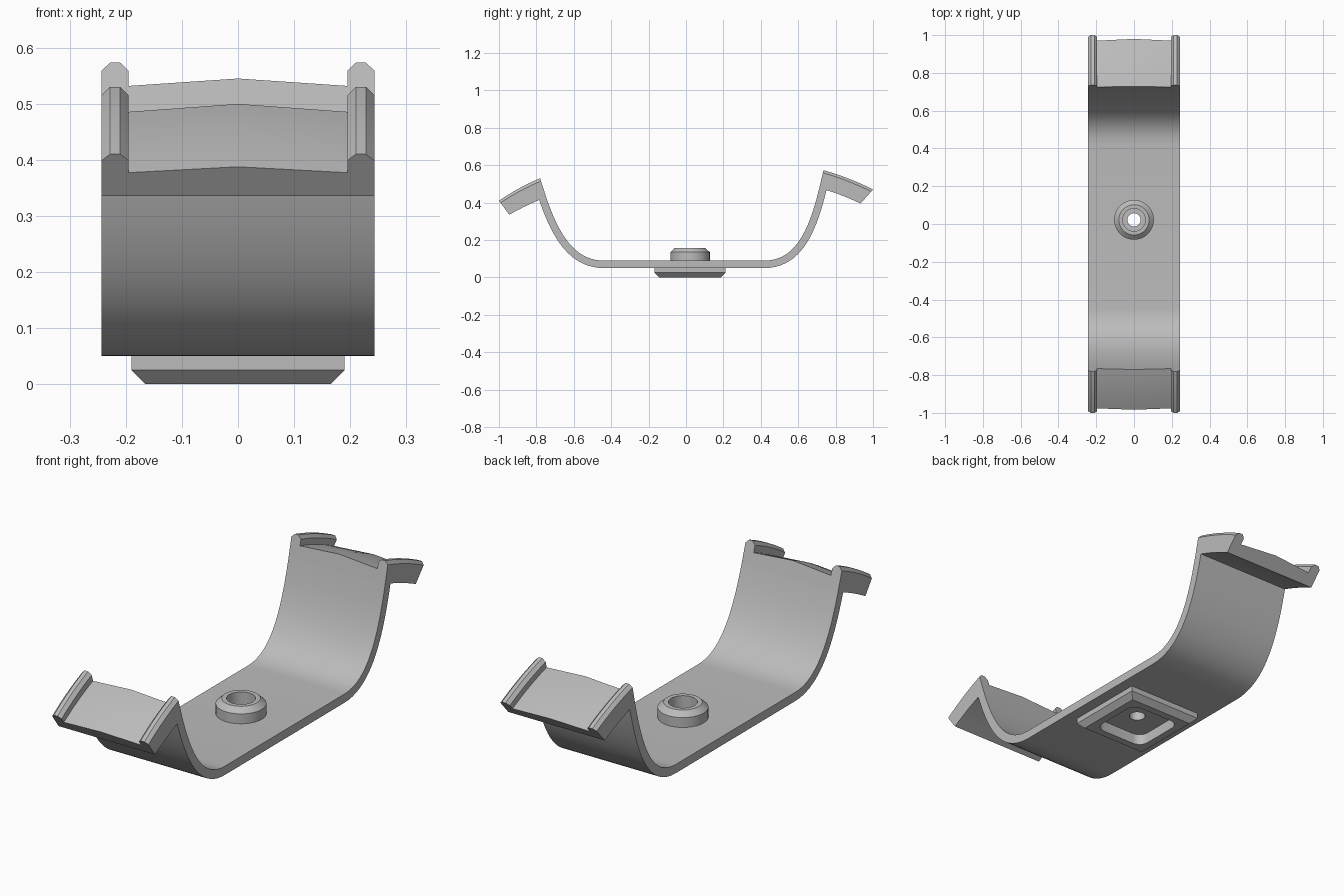
import bpy, bmesh, math
from mathutils import Vector

cube = bpy.data.objects.get("Cube")
if cube:
    bpy.data.objects.remove(cube, do_unlink=True)

grey = bpy.data.materials.new("plain grey")
grey.use_nodes = True
GREY = (0.5, 0.5, 0.5, 1)
grey.diffuse_color = GREY
grey.node_tree.nodes["Principled BSDF"].inputs["Base Color"].default_value = GREY


def loft(name, loops, caps=True, closed=False):
    """Skin a row of equal-length closed loops; cap the ends or join them."""
    bm = bmesh.new()
    rows = [[bm.verts.new(p) for p in loop] for loop in loops]
    pairs = list(zip(rows, rows[1:])) + ([(rows[-1], rows[0])] if closed else [])
    n = len(rows[0])
    for a, b in pairs:
        for i in range(n):
            j = (i + 1) % n
            bm.faces.new((a[i], a[j], b[j], b[i]))
    if caps and not closed:
        bm.faces.new(rows[0])
        bm.faces.new(rows[-1])
    bmesh.ops.remove_doubles(bm, verts=bm.verts, dist=1e-5)
    bmesh.ops.recalc_face_normals(bm, faces=bm.faces)
    mesh = bpy.data.meshes.new(name)
    bm.to_mesh(mesh)
    bm.free()
    mesh.materials.append(grey)
    ob = bpy.data.objects.new(name, mesh)
    bpy.context.collection.objects.link(ob)
    return ob


def activate(ob):
    bpy.ops.object.select_all(action='DESELECT')
    ob.select_set(True)
    bpy.context.view_layer.objects.active = ob


def smooth(ob):
    activate(ob)
    bpy.ops.object.shade_smooth_by_angle(angle=math.radians(25))


def bezier(p, t):
    s = 1 - t
    return p[0]*s**3 + p[1]*3*s*s*t + p[2]*3*s*t*t + p[3]*t**3


def tangent(p, t):
    s = 1 - t
    return ((p[1]-p[0])*s*s + (p[2]-p[1])*2*s*t + (p[3]-p[2])*t*t).normalized()


HALF = 0.243      # half width of the strap
THICK = 0.04
CY = 0.022        # centre of the boss and the foot

# Inner curves of the two arms as (y, z), and where the lips take over
arms = {
    "front": ([(-.44, .09), (-.63, .09), (-.71, .30), (-.78, .53)], .85,
              (-1.0, .41), (-.945, .335)),
    "back": ([(.42, .09), (.62, .09), (.68, .33), (.735, .573)], .87,
             (1.0, .47), (.933, .395)),
}

# Lip section: x and depth as a share of the lip's height
half_section = [(HALF, 1), (HALF, .15), (.228, 0), (.210, 0), (.195, .15), (.195, .44)]
section = half_section + [(0, .3)] + [(-x, d) for x, d in reversed(half_section)]

inner, outer = {}, {}
for side, (pts, cut, tip_top, tip_low) in arms.items():
    p = [Vector(q) for q in pts]
    sign = -1 if side == "front" else 1
    ts = [cut * i / 20 for i in range(21)]
    inner[side] = [bezier(p, t) for t in ts]
    outer[side] = []
    for t in ts:
        d = tangent(p, t)
        outer[side].append(bezier(p, t) + Vector((d.y, -d.x)) * THICK * sign)

    # Saddle lip with raised, chamfered rails at both edges
    loops = []
    for i in range(9):
        u = i / 8
        top = p[3].lerp(Vector(tip_top), u) + Vector((0, .03 * u * (1 - u)))
        low = inner[side][-1].lerp(Vector(tip_low), u) + Vector((0, .02 * u * (1 - u)))
        loops.append([(x, *top.lerp(low, d)) for x, d in section])
    smooth(loft(side + "_lip", loops))

# Curved strap
profile = (inner["front"][::-1] + inner["back"]
           + outer["back"][::-1] + outer["front"])
strap = loft("strap", [[(x, *q) for q in profile] for x in (-HALF, HALF)])


def ring(r, z, n=48):
    return [(r * math.cos(math.tau * i / n), CY + r * math.sin(math.tau * i / n), z)
            for i in range(n)]


# Through hole in the strap
cutter = loft("hole_cutter", [ring(.035, 0), ring(.035, .2)])
cutter.hide_render = True
activate(strap)
mod = strap.modifiers.new("hole", 'BOOLEAN')
mod.object = cutter
mod.operation = 'DIFFERENCE'
mod.solver = 'EXACT'
bpy.ops.object.modifier_apply(modifier=mod.name)
bpy.data.objects.remove(cutter, do_unlink=True)
smooth(strap)

# Round boss with a chamfered rim and a wide bore
boss_profile = [(.105, .08), (.105, .135), (.08, .158), (.06, .158), (.06, .08)]
smooth(loft("boss", [ring(r, z) for r, z in boss_profile], closed=True))


def rounded_square(h, r, z, n=6):
    pts = []
    for k in range(4):
        a0 = k * math.pi / 2
        cx = math.copysign(h - r, math.cos(a0 + math.pi / 4))
        cy = math.copysign(h - r, math.sin(a0 + math.pi / 4))
        for i in range(n + 1):
            a = a0 + math.pi / 2 * i / n
            pts.append((cx + r * math.cos(a), CY + cy + r * math.sin(a), z))
    return pts


# Square foot with a chamfered edge and a rounded recess
foot_profile = [(.19, 0, .06), (.19, 0, .025), (.165, 0, 0), (.13, .045, 0), (.13, .045, .06)]
smooth(loft("foot", [rounded_square(h, r, z) for h, r, z in foot_profile], closed=True))
